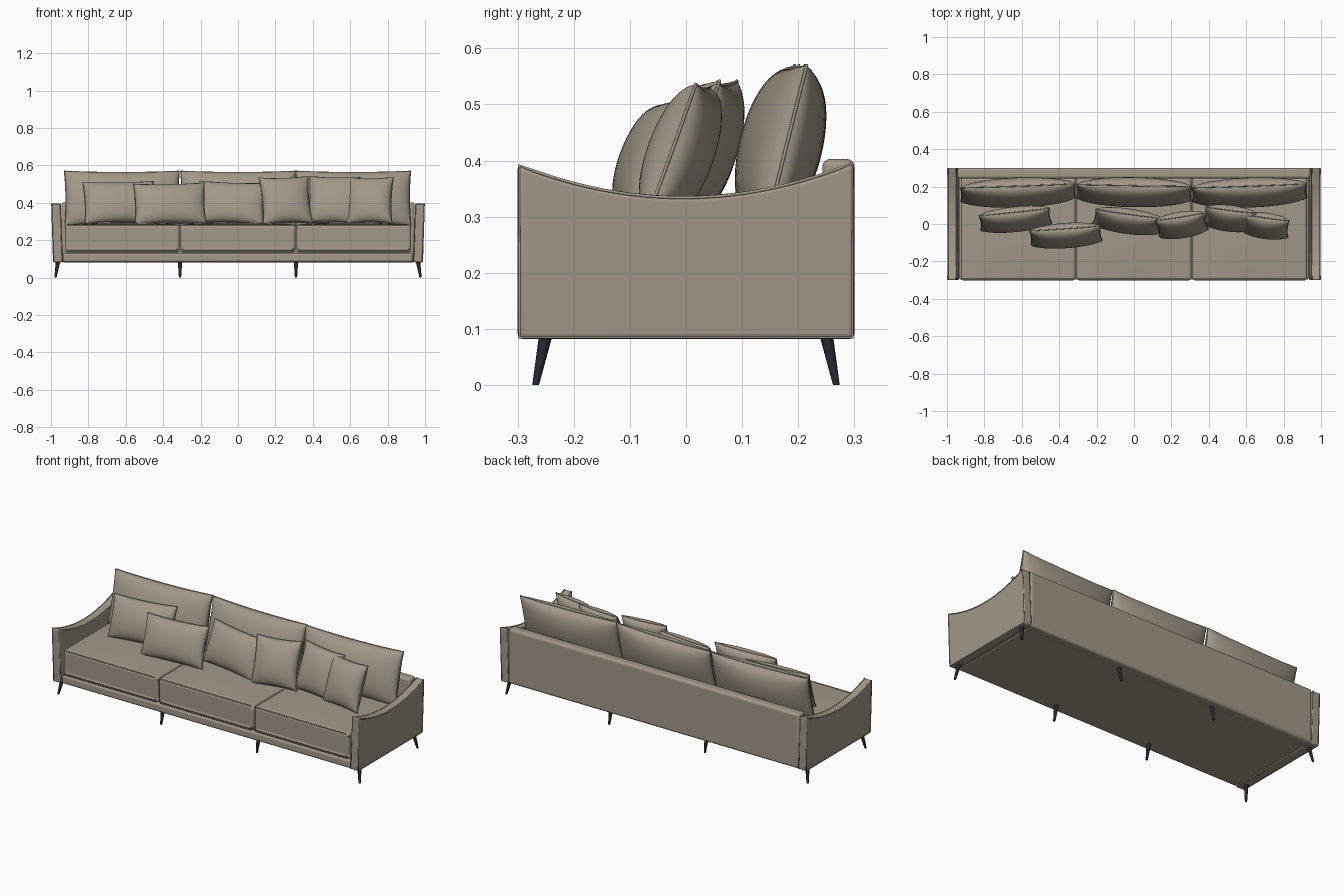
import bpy, bmesh, math
from mathutils import Vector, Matrix, Euler

if "Cube" in bpy.data.objects:
    bpy.data.objects.remove(bpy.data.objects["Cube"])


def material(name, rgb, rough):
    m = bpy.data.materials.new(name)
    m.use_nodes = True
    m.diffuse_color = (*rgb, 1)
    bsdf = m.node_tree.nodes["Principled BSDF"]
    bsdf.inputs["Base Color"].default_value = (*rgb, 1)
    bsdf.inputs["Roughness"].default_value = rough
    return m


FABRIC = material("taupe upholstery", (0.36, 0.315, 0.25), 0.8)
METAL = material("dark metal", (0.02, 0.02, 0.03), 0.4)


def finish(name, bm, mat, bevel=0, segments=4):
    bmesh.ops.recalc_face_normals(bm, faces=bm.faces)
    mesh = bpy.data.meshes.new(name)
    bm.to_mesh(mesh)
    bm.free()
    mesh.materials.append(mat)
    ob = bpy.data.objects.new(name, mesh)
    bpy.context.collection.objects.link(ob)
    if bevel:
        mod = ob.modifiers.new("soft edges", "BEVEL")
        mod.width, mod.segments = bevel, segments
        mod.limit_method, mod.angle_limit = "ANGLE", math.radians(40)
    bpy.ops.object.select_all(action="DESELECT")
    bpy.context.view_layer.objects.active = ob
    ob.select_set(True)
    bpy.ops.object.shade_smooth_by_angle(angle=math.radians(45))
    return ob


def piping(name, points, radius, cyclic=True):
    curve = bpy.data.curves.new(name, "CURVE")
    curve.dimensions = "3D"
    curve.bevel_depth, curve.bevel_resolution = radius, 1
    spline = curve.splines.new("POLY")
    spline.points.add(len(points) - 1)
    for p, co in zip(spline.points, points):
        p.co = (*co, 1)
    spline.use_cyclic_u = cyclic
    curve.materials.append(FABRIC)
    ob = bpy.data.objects.new(name, curve)
    bpy.context.collection.objects.link(ob)


def box(name, x, y, z, bevel):
    bm = bmesh.new()
    size = Vector((x[1] - x[0], y[1] - y[0], z[1] - z[0]))
    mid = Vector((sum(x), sum(y), sum(z))) / 2
    bmesh.ops.create_cube(bm, size=1, matrix=Matrix.Translation(mid) @ Matrix.Diagonal((*size, 1)))
    return finish(name, bm, FABRIC, bevel)


def pillow(name, centre, width, height, thick, lean, roll, yaw, pinch=0.05):
    """Stuffed cushion: two bulging sheets joined at a piped seam."""
    n = 24
    place = Matrix.Translation(centre) @ Euler([math.radians(a) for a in (-lean, roll, yaw)]).to_matrix().to_4x4()

    def outline(u, v):
        sx = width / 2 - pinch * height / 2 * (1 - v * v) * abs(u)
        sz = height / 2 - pinch * height / 2 * (1 - u * u) * abs(v)
        return u * sx, v * sz

    bm = bmesh.new()
    steps = [math.sin(math.pi / 2 * (2 * i / n - 1)) for i in range(n + 1)]
    for side in (-1, 1):
        rows = []
        for v in steps:
            row = []
            for u in steps:
                bulge = max(0, (1 - u * u) * (1 - v * v)) ** 0.42
                x, z = outline(u, v)
                row.append(bm.verts.new(place @ Vector((x, side * thick / 2 * bulge, z))))
            rows.append(row)
        for a, b in zip(rows, rows[1:]):
            for i in range(n):
                bm.faces.new((a[i], a[i + 1], b[i + 1], b[i]))
    bmesh.ops.remove_doubles(bm, verts=bm.verts, dist=0.0001)
    finish(name, bm, FABRIC)
    loop = [(u, -1) for u in steps] + [(1, v) for v in steps[1:]]
    loop += [(-u, 1) for u in steps[1:]] + [(-1, -v) for v in steps[1:-1]]
    pts = []
    for u, v in loop:
        x, z = outline(u, v)
        pts.append(place @ Vector((x, 0, z)))
    piping(name + "_piping", pts, 0.003)


# Base frame and back panel
box("base_frame", (-0.935, 0.935), (-0.298, 0.29), (0.083, 0.132), 0.012)
box("back_panel", (-0.944, 0.944), (0.243, 0.3), (0.082, 0.403), 0.014)

# Seat cushions with crowned tops and piped edges
for i, label in enumerate(("right", "middle", "left")):
    cx, half, back, front = (i - 1) * 0.619, 0.307, 0.25, -0.3
    bm = bmesh.new()
    bmesh.ops.create_cube(bm, size=1)
    bmesh.ops.subdivide_edges(bm, edges=bm.edges, cuts=9, use_grid_fill=True)
    for v in bm.verts:
        u, w, t = v.co * 2
        crown = 0.012 * (1 - u * u) * (1 - w * w) if t > 0.99 else 0
        v.co = (cx + u * half, (front + back) / 2 + w * (back - front) / 2,
                0.209 + t * 0.075 + crown)
    finish(f"{label}_seat_cushion", bm, FABRIC, 0.018)
    for z in (0.14, 0.281):
        piping(f"{label}_seat_piping", [(cx - half + 0.012, front + 0.002, z),
               (cx + half - 0.012, front + 0.002, z)], 0.003, False)

# Arms: scooped profile, leaning slightly outward toward the top
for side, label in ((-1, "right"), (1, "left")):
    profile = [(-0.3, 0.082), (0.3, 0.082)]
    for i in range(25):
        y = 0.3 - 0.6 * i / 24
        profile.append((y, 0.337 + 0.66 * (y + 0.005) ** 2))

    def skin(y, z, inner):
        f = (z - 0.08) / 0.32
        return Vector((side * ((0.936 + 0.012 * f) if inner else (0.988 + 0.01 * f)), y, z))

    bm = bmesh.new()
    inside = [bm.verts.new(skin(y, z, True)) for y, z in profile]
    outside = [bm.verts.new(skin(y, z, False)) for y, z in profile]
    bm.faces.new(inside)
    bm.faces.new(outside)
    for i in range(len(profile)):
        j = (i + 1) % len(profile)
        bm.faces.new((inside[i], inside[j], outside[j], outside[i]))
    finish(f"{label}_arm", bm, FABRIC, 0.01)
    for inner in (True, False):
        pts = [skin(y * 0.99, z - 0.003 if z > 0.1 else z + 0.003, inner) for y, z in profile]
        pts = [p + Vector((side * (0.003 if inner else -0.002), 0, 0)) for p in pts]
        piping(f"{label}_arm_piping", pts, 0.003)

# Back cushions
for label, x, y, yaw in (("right", -0.62, 0.168, 2), ("middle", 0, 0.17, -1), ("left", 0.617, 0.168, 2)):
    pillow(f"{label}_back_cushion", (x, y, 0.424), 0.615, 0.30, 0.145, 14, 0, yaw, 0.05)

# Throw pillows: x, y, z, width, height, roll, yaw
throws = [
    (-0.635, 0.025, 0.402, 0.38, 0.235, -1, 6),
    (-0.365, -0.062, 0.395, 0.38, 0.23, -1, 4),
    (-0.035, 0.015, 0.4, 0.36, 0.235, 2, -8),
    (0.255, -0.005, 0.413, 0.265, 0.265, -2, 9),
    (0.51, 0.03, 0.415, 0.27, 0.265, 1, -7),
    (0.705, -0.01, 0.412, 0.245, 0.26, -1, -8),
]
for i, (x, y, z, w, h, roll, yaw) in enumerate(throws):
    pillow(f"throw_pillow_{i + 1}", (x, y, z), w, h, 0.115, 20, roll, yaw, 0.06)

# Tapered splayed legs
for x, splay in ((-0.962, -0.014), (-0.31, 0), (0.31, 0), (0.962, 0.014)):
    for s in (-1, 1):
        bm = bmesh.new()
        bmesh.ops.create_cone(bm, cap_ends=True, segments=12, radius1=0.006, radius2=0.012, depth=0.088)
        for v in bm.verts:
            low = 0.5 - v.co.z / 0.088
            v.co += Vector((x + splay * low, s * (0.25 + 0.018 * low), 0.044))
        finish("leg", bm, METAL)
